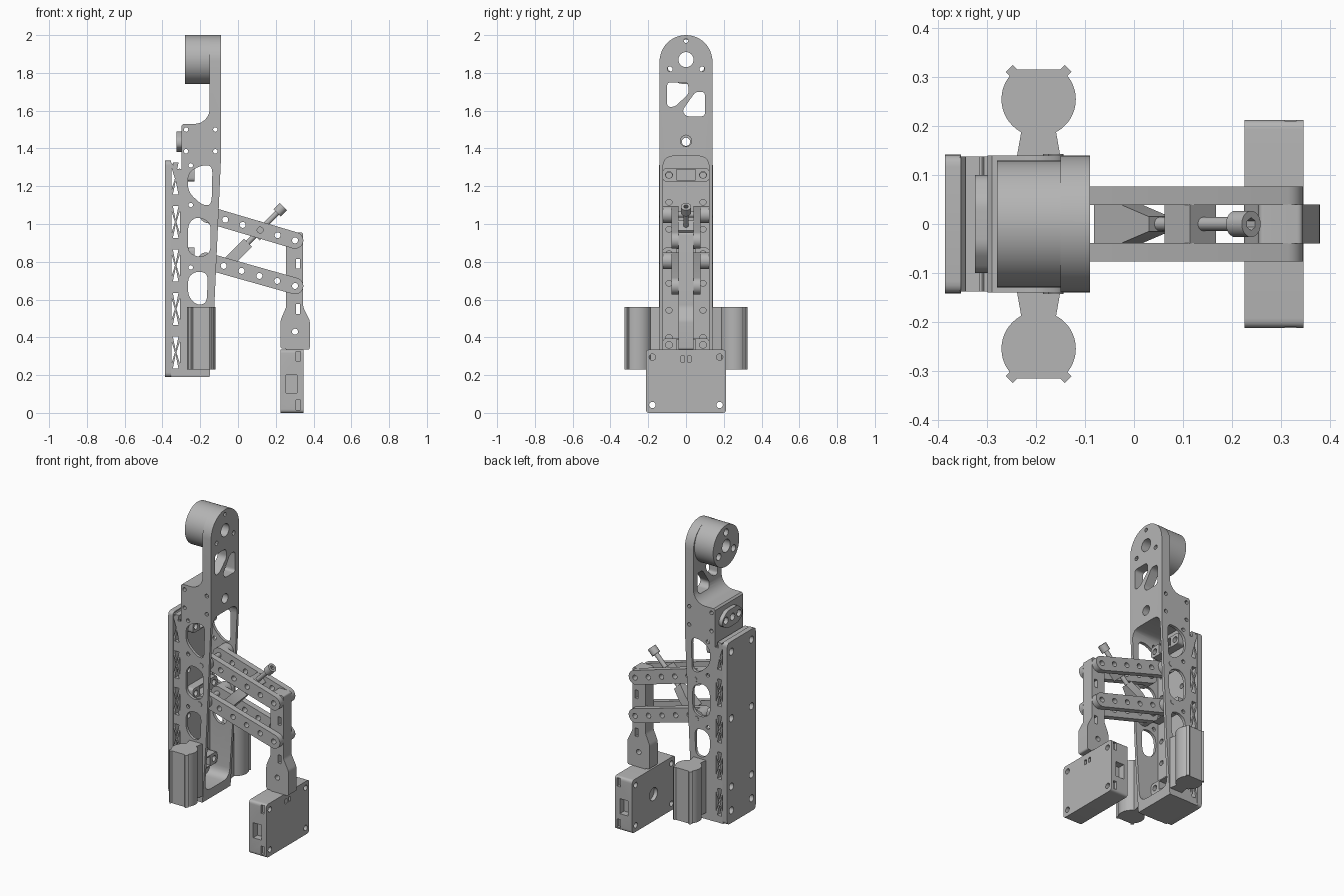
import bpy, bmesh
from math import sin, cos, pi, radians
from mathutils import Vector, Matrix

if "Cube" in bpy.data.objects:
    bpy.data.objects.remove(bpy.data.objects["Cube"])

grey = bpy.data.materials.new("machined grey")
grey.use_nodes = True
grey.diffuse_color = (0.46, 0.46, 0.46, 1)
grey.node_tree.nodes["Principled BSDF"].inputs["Base Color"].default_value = grey.diffuse_color

X, Y, Z = Vector((1, 0, 0)), Vector((0, 1, 0)), Vector((0, 0, 1))
XZ, YZ, XY = (X, Z), (Y, Z), (X, Y)
parts = []


# Profile helpers
def circle(u, v, r, n=32, start=0):
    return [(u + r * cos(start + 2 * pi * i / n), v + r * sin(start + 2 * pi * i / n)) for i in range(n)]


def rect(u0, u1, v0, v1):
    return [(u0, v0), (u1, v0), (u1, v1), (u0, v1)]


def rounded(points, r, steps=5):
    pts, out = [Vector(p) for p in points], []
    for i, p in enumerate(pts):
        a, b = pts[i - 1] - p, pts[(i + 1) % len(pts)] - p
        start = p + a.normalized() * min(r, a.length * 0.45)
        end = p + b.normalized() * min(r, b.length * 0.45)
        for k in range(steps + 1):
            t = k / steps
            out.append(tuple(start * (1 - t) ** 2 + p * 2 * t * (1 - t) + end * t * t))
    return out


def capsule(a, b, r, n=12):
    a, b = Vector(a), Vector(b)
    d = (b - a).normalized()
    side = Vector((-d.y, d.x))
    ends = []
    for c, s in ((b, 1), (a, -1)):
        for i in range(n + 1):
            t = pi * i / n
            ends.append(tuple(c - side * s * r * cos(t) + d * s * r * sin(t)))
    return ends


# Extrude a profile with holes between lo and hi along the plane's normal
def prism(name, outline, lo, hi, plane, holes=(), origin=(0, 0, 0)):
    curve = bpy.data.curves.new(name, "CURVE")
    curve.dimensions, curve.fill_mode = "2D", "BOTH"
    curve.extrude = (hi - lo) / 2
    for loop in [outline, *holes]:
        spline = curve.splines.new("POLY")
        spline.points.add(len(loop) - 1)
        for point, (u, v) in zip(spline.points, loop):
            point.co = (u, v, 0, 1)
        spline.use_cyclic_u = True
    temp = bpy.data.objects.new(name, curve)
    bpy.context.collection.objects.link(temp)
    mesh = bpy.data.meshes.new_from_object(temp.evaluated_get(bpy.context.evaluated_depsgraph_get()))
    bpy.data.objects.remove(temp)
    u, v = plane
    frame = Matrix((u, v, u.cross(v))).transposed().to_4x4()
    bm = bmesh.new()
    bm.from_mesh(mesh)
    bmesh.ops.remove_doubles(bm, verts=bm.verts, dist=1e-5)
    bmesh.ops.recalc_face_normals(bm, faces=bm.faces)
    bm.transform(Matrix.Translation(origin) @ frame @ Matrix.Translation((0, 0, (lo + hi) / 2)))
    bm.to_mesh(mesh)
    bm.free()
    mesh.materials.clear()
    mesh.materials.append(grey)
    obj = bpy.data.objects.new(name, mesh)
    bpy.context.collection.objects.link(obj)
    parts.append(obj)
    return obj


def cut(obj, cutter, operation="DIFFERENCE"):
    mod = obj.modifiers.new("cut", "BOOLEAN")
    mod.object, mod.operation, mod.solver = cutter, operation, "EXACT"
    mesh = bpy.data.meshes.new_from_object(obj.evaluated_get(bpy.context.evaluated_depsgraph_get()))
    obj.modifiers.clear()
    obj.data = mesh
    parts.remove(cutter)
    bpy.data.objects.remove(cutter)


# Main frame: side profile with windows, trimmed to the front outline, then hollowed
fillet = [(-0.23 + 0.08 * sin(t * pi / 16), 1.61 - 0.08 * cos(t * pi / 16)) for t in range(9)]
side = [(-0.09, 2.0), (-0.15, 2.0)] + fillet[::-1] + [
    (-0.29, 1.53), (-0.3, 1.52), (-0.3, 0.19), (-0.15, 0.19), (-0.125, 0.57), (-0.09, 1.35)]
windows = [
    [(-0.265, 1.27), (-0.2, 1.31), (-0.135, 1.31), (-0.14, 1.1), (-0.19, 1.1), (-0.265, 1.17)],
    [(-0.265, 1.0), (-0.22, 1.04), (-0.145, 1.01), (-0.145, 0.85), (-0.2, 0.82), (-0.265, 0.85)],
    [(-0.265, 0.72), (-0.22, 0.75), (-0.16, 0.74), (-0.165, 0.58), (-0.22, 0.57), (-0.265, 0.62)]]
pin_holes = [(x, z) for x in (-0.275, -0.12) for z in (1.5, 1.385)] + [(-0.25, 1.31), (-0.25, 1.1), (-0.25, 0.77)]
frame = prism("main_frame", side, -0.14, 0.14, XZ,
              [rounded(w, 0.04) for w in windows] + [circle(x, z, 0.012, 12) for x, z in pin_holes])
dome = [(0.14 * cos(pi * i / 24), 1.86 + 0.14 * sin(pi * i / 24)) for i in range(25)]
face_holes = [circle(0, 1.87, 0.04), circle(0, 1.44, 0.03), circle(0, 1.97, 0.012, 12),
              rounded([(-0.1, 1.75), (0.01, 1.75), (0.015, 1.69), (-0.06, 1.62), (-0.1, 1.62)], 0.02),
              rounded([(0.1, 1.57), (0.1, 1.7), (0.05, 1.7), (-0.02, 1.6), (0, 1.57)], 0.02)]
face_holes += [circle(s * 0.085, 1.82, 0.014, 12) for s in (-1, 1)]
bolt_rows = [circle(s * 0.09, 0.4 + 0.143 * i, 0.016, 16) for s in (-1, 1) for i in range(7)]
cut(frame, prism("trim", dome + [(-0.14, 0.1), (0.14, 0.1)], -0.5, 0.1, YZ, face_holes + bolt_rows), "INTERSECT")
cut(frame, prism("cavity", rounded(rect(-0.122, 0.122, 0.25, 1.36), 0.06), -0.28, 0.1, YZ))

# Motor drum on the back of the head
prism("motor_drum", circle(0, 1.87, 0.13, 48), -0.28, -0.145, YZ,
      [circle(0, 1.87, 0.04)] + [circle(0.085 * cos(a), 1.87 + 0.085 * sin(a), 0.022, 16)
                                 for a in (pi / 2, pi * 7 / 6, pi * 11 / 6)])

# Small bolted pad behind the neck
prism("neck_pad", rounded([(-0.1, 1.41), (-0.05, 1.38), (0.05, 1.38), (0.1, 1.41), (0.1, 1.45),
                           (0.05, 1.49), (-0.05, 1.49), (-0.1, 1.45)], 0.02), -0.325, -0.299, YZ,
      [circle(y, 1.435, 0.022, 16) for y in (-0.065, 0, 0.065)])

# Rear truss case: cells braced by crosses, closed by a bolted plate
cells = []
for i in range(5):
    z, x = 1.24 - 0.23 * i, -0.33
    h, w, g = 0.085, 0.023, 0.008
    for s in (-1, 1):
        cells.append([(x - w + g, z + s * h), (x + w - g, z + s * h), (x, z + s * 1.5 * g)])
        cells.append([(x + s * w, z - h + 3 * g), (x + s * w, z + h - 3 * g), (x + s * g / 2, z)])
prism("truss_case", [(-0.356, 0.19), (-0.3, 0.19), (-0.3, 1.29), (-0.325, 1.29), (-0.356, 1.33)],
      -0.138, 0.138, XZ, cells)
prism("rear_plate", rounded(rect(-0.142, 0.142, 0.19, 1.335), 0.025), -0.387, -0.354, YZ,
      [circle(s * 0.1, z, 0.022, 16) for s in (-1, 1) for z in (1.27, 0.85, 0.42, 0.27)])

# Cross brackets inside the frame
for z in (1.26, 0.84, 0.36):
    prism("inner_bracket", rounded(rect(-0.122, 0.122, z - 0.035, z + 0.035), 0.02), -0.285, -0.23, YZ,
          [circle(s * 0.09, z, 0.018, 16) for s in (-1, 1)] + [rect(-0.05, 0.05, z - 0.028, z + 0.028)])

# Side tubes with a neck and two fins each
for s in (-1, 1):
    tube = [(x, s * min(y, 0.316)) for x, y in circle(-0.195, 0.255, 0.076, 48)]
    prism("side_tube", tube, 0.23, 0.56, XY)
    prism("tube_neck", [(-0.24, s * 0.135), (-0.15, s * 0.135), (-0.165, s * 0.22), (-0.225, s * 0.22)],
          0.23, 0.56, XY)
    for k in (-1, 1):
        out = Vector((k, s, 0)).normalized()
        prism("tube_fin", rect(0.04, 0.085, -0.01, 0.01), 0.23, 0.56, (out, Z.cross(out)), origin=(-0.195, s * 0.258, 0))

# Parallel links, each a pair of drilled bars with pivot bosses
for label, a, b in (("upper", (-0.16, 1.05), (0.302, 0.913)), ("lower", (-0.17, 0.805), (0.302, 0.672))):
    drilled = [circle(*Vector(a).lerp(Vector(b), i / 5), 0.016, 16) for i in range(1, 6)]
    for s in (-1, 1):
        mid = s * 0.058
        prism(label + "_link", capsule(a, b, 0.044), mid - 0.019, mid + 0.019, XZ, drilled)
        prism(label + "_boss", circle(*a, 0.044), s * 0.1 - 0.024, s * 0.1 + 0.024, XZ)
    prism(label + "_pivot_pin", circle(*a, 0.016, 16), -0.143, 0.143, XZ)

# Upright that joins the links to the foot
upright = rounded([(0.253, 0.335), (0.253, 0.34), (0.225, 0.34), (0.225, 0.49), (0.255, 0.56), (0.255, 0.955),
                   (0.345, 0.955), (0.345, 0.56), (0.38, 0.49), (0.38, 0.335)], 0.012)
prism("upright", upright, -0.04, 0.04, XZ,
      [rect(0.307, 0.327, z - 0.026, z + 0.026) for z in (0.79, 0.55)]
      + [circle(0.302, z, 0.016, 16) for z in (0.913, 0.672, 0.43)])

# Foot box with bolt holes, a sensor hole and side ports
foot = prism("foot_box", rounded(rect(-0.213, 0.213, 0, 0.335), 0.02), 0.226, 0.347, YZ,
             [circle(s * 0.178, z, 0.017, 16) for s in (-1, 1) for z in (0.042, 0.295)])
cut(foot, prism("sensor_hole", circle(0, 0.17, 0.04), 0.2, 0.25, YZ))
for s in (-1, 1):
    cut(foot, prism("slot", rect(s * 0.018 - 0.009, s * 0.018 + 0.009, 0.27, 0.3), 0.33, 0.4, YZ))
    lo, hi = sorted((s * 0.17, s * 0.25))
    cut(foot, prism("side_port", rect(0.255, 0.312, 0.105, 0.2), lo, hi, XZ))
    lo, hi = sorted((s * 0.195, s * 0.25))
    for z in (0.042, 0.3):
        cut(foot, prism("corner_port", rect(0.308, 0.332, z - 0.026, z + 0.026), lo, hi, XZ))

# Adjusting screw, its pivot block and the tapered lever
axis = Vector((0.7, 0, 0.714)).normalized()
across, centre = (Y, axis.cross(Y)), (0.115, 0, 0.965)
prism("screw_shaft", circle(0, 0, 0.014, 20), -0.15, 0.145, across, origin=centre)
prism("screw_head", circle(0, 0, 0.027, 24), 0.132, 0.178, across, [circle(0, 0, 0.013, 6)], centre)
prism("pivot_block", rect(-0.04, 0.04, -0.037, 0.037), -0.037, 0.037, across, origin=centre)
prism("tapered_lever", [(-0.25, -0.039), (-0.17, -0.039), (-0.09, -0.015), (-0.09, 0.015), (-0.17, 0.039),
                        (-0.25, 0.039)], -0.03, 0.03, (axis, Y), origin=centre)

# Smooth round walls, keep edges sharp
bpy.ops.object.select_all(action="DESELECT")
for obj in parts:
    obj.select_set(True)
bpy.context.view_layer.objects.active = frame
bpy.ops.object.shade_smooth_by_angle(angle=radians(30))
